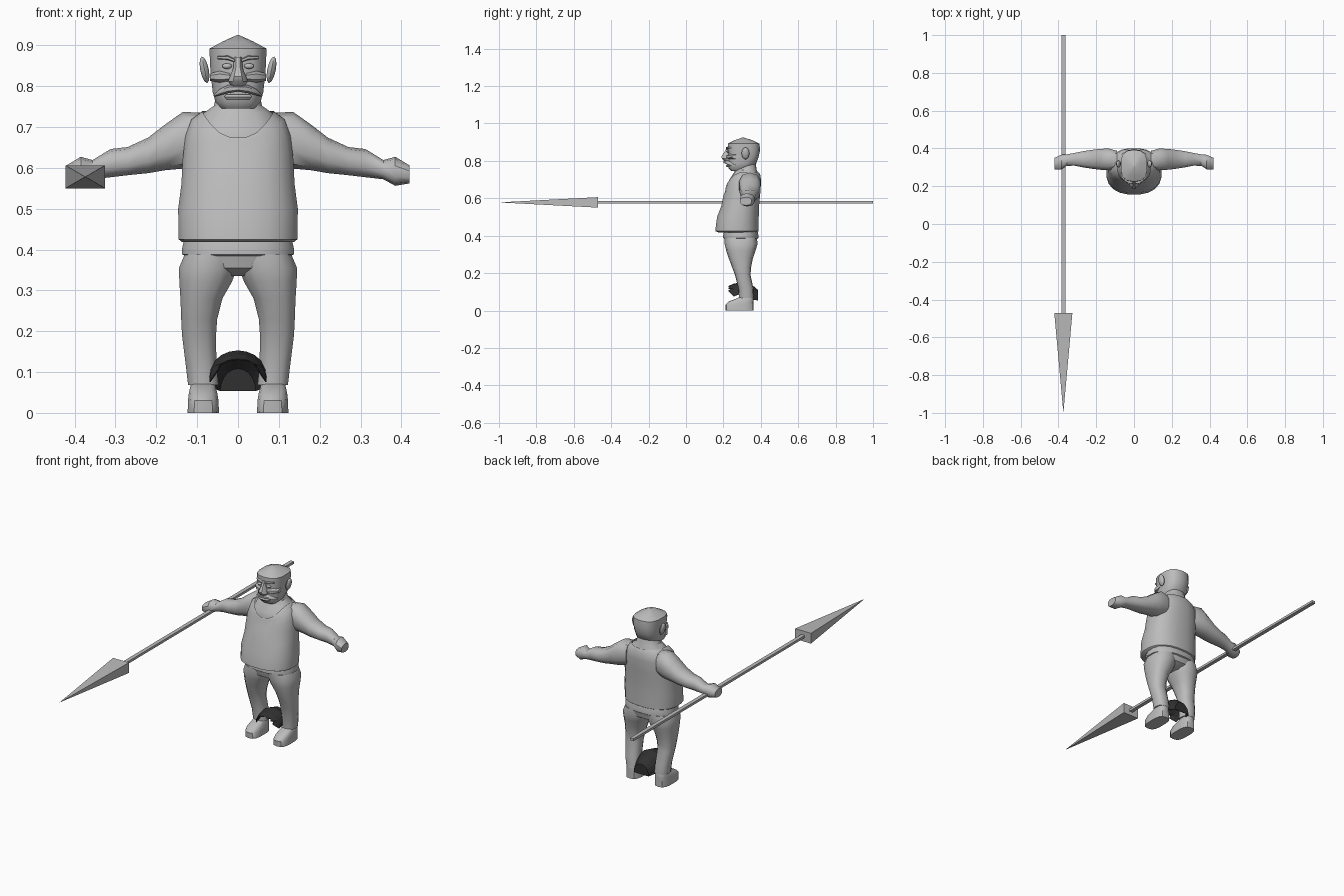
import bpy, bmesh, math
from mathutils import Matrix, Vector

if "Cube" in bpy.data.objects:
    bpy.data.objects.remove(bpy.data.objects["Cube"])


def material(name, value):
    m = bpy.data.materials.new(name)
    m.use_nodes = True
    colour = (value, value, value, 1)
    m.diffuse_color = colour
    m.node_tree.nodes["Principled BSDF"].inputs["Base Color"].default_value = colour
    return m


GREY = material("plain grey", 0.5)
DARK = material("dark charcoal", 0.03)


def finish(name, bm, mat=GREY, mirror=False, smooth=True):
    bmesh.ops.recalc_face_normals(bm, faces=bm.faces)
    mesh = bpy.data.meshes.new(name)
    bm.to_mesh(mesh)
    bm.free()
    mesh.materials.append(mat)
    ob = bpy.data.objects.new(name, mesh)
    bpy.context.collection.objects.link(ob)
    if mirror:
        ob.modifiers.new("mirror", "MIRROR").use_mirror_merge = False
    if smooth:
        bpy.ops.object.select_all(action="DESELECT")
        ob.select_set(True)
        bpy.context.view_layer.objects.active = ob
        bpy.ops.object.shade_smooth_by_angle(angle=math.radians(42))
    return ob


def loft(name, rings, axis="z", sides=14, power=2.4, cap_end=True, mirror=False):
    """Skin rings of (position, u_low, u_high, v_low, v_high, front_drop)."""
    bm = bmesh.new()
    rows = []
    for t, u0, u1, v0, v1, *drop in rings:
        row = []
        for i in range(sides):
            a = math.tau * (i + 0.5) / sides
            c, s = math.cos(a), math.sin(a)
            u = (u0 + u1) / 2 + (u1 - u0) / 2 * math.copysign(abs(c) ** (2 / power), c)
            v = (v0 + v1) / 2 + (v1 - v0) / 2 * math.copysign(abs(s) ** (2 / power), s)
            h = t - (drop[0] * max(0, -s) ** 2 if drop else 0)
            row.append(bm.verts.new((u, v, h) if axis == "z" else (h, u, v)))
        rows.append(row)
    for low, high in zip(rows, rows[1:]):
        for i in range(sides):
            j = (i + 1) % sides
            bm.faces.new((low[i], low[j], high[j], high[i]))
    bm.faces.new(rows[0])
    if cap_end:
        bm.faces.new(rows[-1])
    return finish(name, bm, mirror=mirror)


def centred(*rows):
    """Expand (z, half_width, front, back, ...) into full rings."""
    return [(z, -w, w, *rest) for z, w, *rest in rows]


# Torso: skin under a sleeveless shirt with a scooped neckline
loft("chest_and_neck", centred(
    (.60, .12, .222, .385), (.67, .12, .222, .39), (.70, .105, .232, .39),
    (.735, .085, .255, .385), (.752, .06, .262, .378), (.80, .05, .262, .37)))
loft("shirt", centred(
    (.418, .138, .17, .38), (.425, .147, .155, .39), (.50, .148, .165, .39),
    (.56, .14, .188, .392), (.62, .137, .20, .397), (.68, .13, .207, .402, .05),
    (.72, .115, .213, .40, .055), (.739, .088, .217, .39, .066)),
    sides=20, cap_end=False)

# Trousers, waistband and shoes
loft("waistband", centred(
    (.384, .13, .205, .382), (.388, .138, .198, .388),
    (.404, .138, .198, .388), (.43, .132, .205, .382)), sides=20)
loft("trouser_seat", centred(
    (.335, .04, .25, .34), (.355, .125, .215, .375), (.39, .134, .205, .384)), sides=16)
loft("trouser_leg", [
    (.068, .047, .123, .283, .362), (.12, .052, .129, .28, .36),
    (.19, .053, .138, .262, .345), (.23, .05, .14, .247, .348),
    (.28, .037, .142, .228, .358), (.32, .014, .145, .215, .372),
    (.355, 0, .146, .207, .382), (.388, 0, .132, .207, .38)], mirror=True)
loft("shoe", [
    (0, .046, .124, .212, .362), (.03, .047, .123, .21, .362),
    (.048, .05, .121, .228, .362), (.062, .054, .118, .265, .362),
    (.075, .056, .114, .292, .358)], power=3, mirror=True)

# Arms ending in closed fists
loft("arm_and_fist", [
    (.09, .285, .39, .61, .735), (.135, .282, .402, .598, .737),
    (.18, .285, .40, .594, .705), (.22, .29, .395, .587, .674),
    (.27, .298, .387, .582, .651), (.312, .307, .378, .577, .646),
    (.356, .307, .37, .572, .619), (.385, .288, .368, .556, .627),
    (.42, .288, .352, .562, .606)], axis="x", sides=10, mirror=True)

# Head and face
loft("head", centred(
    (.745, .04, .242, .31), (.76, .056, .228, .34), (.785, .063, .225, .375),
    (.82, .067, .226, .388), (.855, .07, .222, .396), (.892, .071, .224, .393),
    (.91, .037, .258, .357), (.925, .003, .302, .308)), power=2.7)
loft("nose", centred(
    (.797, .016, .207, .25), (.812, .026, .19, .25), (.824, .021, .187, .25),
    (.845, .012, .202, .25), (.872, .011, .218, .25)), sides=8)
loft("moustache", [
    (0, .198, .24, .786, .803), (.025, .205, .245, .782, .803),
    (.045, .222, .26, .777, .793), (.058, .243, .265, .774, .780)],
    axis="x", sides=8, mirror=True)
loft("lower_lip", centred((.766, .03, .217, .25), (.774, .036, .212, .25),
                          (.78, .03, .217, .25)), sides=8)
loft("eyebrow", [
    (.008, .213, .24, .858, .867), (.025, .212, .24, .864, .875),
    (.05, .228, .25, .866, .874)], axis="x", sides=6, mirror=True)
loft("cheek", [
    (.02, .215, .25, .812, .832), (.045, .22, .27, .808, .838),
    (.068, .245, .29, .812, .832)], axis="x", sides=8, mirror=True)


def ball(name, centre, scale, tilt=0):
    bm = bmesh.new()
    bmesh.ops.create_uvsphere(bm, u_segments=10, v_segments=6, radius=1)
    bm.transform(Matrix.Translation(centre) @ Matrix.Rotation(tilt, 4, "Y")
                 @ Matrix.Diagonal((*scale, 1)))
    finish(name, bm, mirror=True)


ball("eye", (.027, .226, .849), (.013, .009, .007))
ball("ear", (.082, .318, .84), (.011, .021, .033), .2)

# Loose hair shell resting between the ankles
bm = bmesh.new()
rows = []
COLS = 10
for k, (y, width, top, bottom) in enumerate([
        (.225, .05, .132, .105), (.255, .07, .143, .076), (.30, .07, .153, .092),
        (.35, .06, .14, .06), (.385, .045, .11, .054)]):
    row = []
    for i in range(COLS + 1):
        a = math.pi * i / COLS
        jag = .012 * (i % 2) if k == 0 else 0
        row.append(bm.verts.new((width * math.cos(a), y + jag,
                                 bottom + (top - bottom) * math.sin(a))))
    rows.append(row)
for near, far in zip(rows, rows[1:]):
    for i in range(COLS):
        bm.faces.new((near[i], near[i + 1], far[i + 1], far[i]))
bm.faces.new(rows[-1])
hair = finish("hair_shell", bm, DARK, smooth=False)
hair.modifiers.new("thickness", "SOLIDIFY").thickness = .003

# Spear: square shaft and long pyramid head
GRIP = Vector((-.374, 0, .578))
bm = bmesh.new()
bmesh.ops.create_cube(bm, size=1)
bm.transform(Matrix.Translation(GRIP + Vector((0, .26, 0))) @ Matrix.Diagonal((.021, 1.48, .013, 1)))
finish("spear_shaft", bm, smooth=False)

bm = bmesh.new()
bmesh.ops.create_cone(bm, cap_ends=True, segments=4, radius1=math.sqrt(.5), radius2=0, depth=1)
bm.transform(Matrix.Rotation(math.pi / 4, 4, "Z"))
bm.transform(Matrix.Translation(GRIP + Vector((0, -.735, 0))) @ Matrix.Diagonal((.096, .53, .056, 1))
             @ Matrix.Rotation(math.pi / 2, 4, "X"))
bmesh.ops.remove_doubles(bm, verts=bm.verts, dist=.0001)
finish("spear_head", bm, smooth=False)
